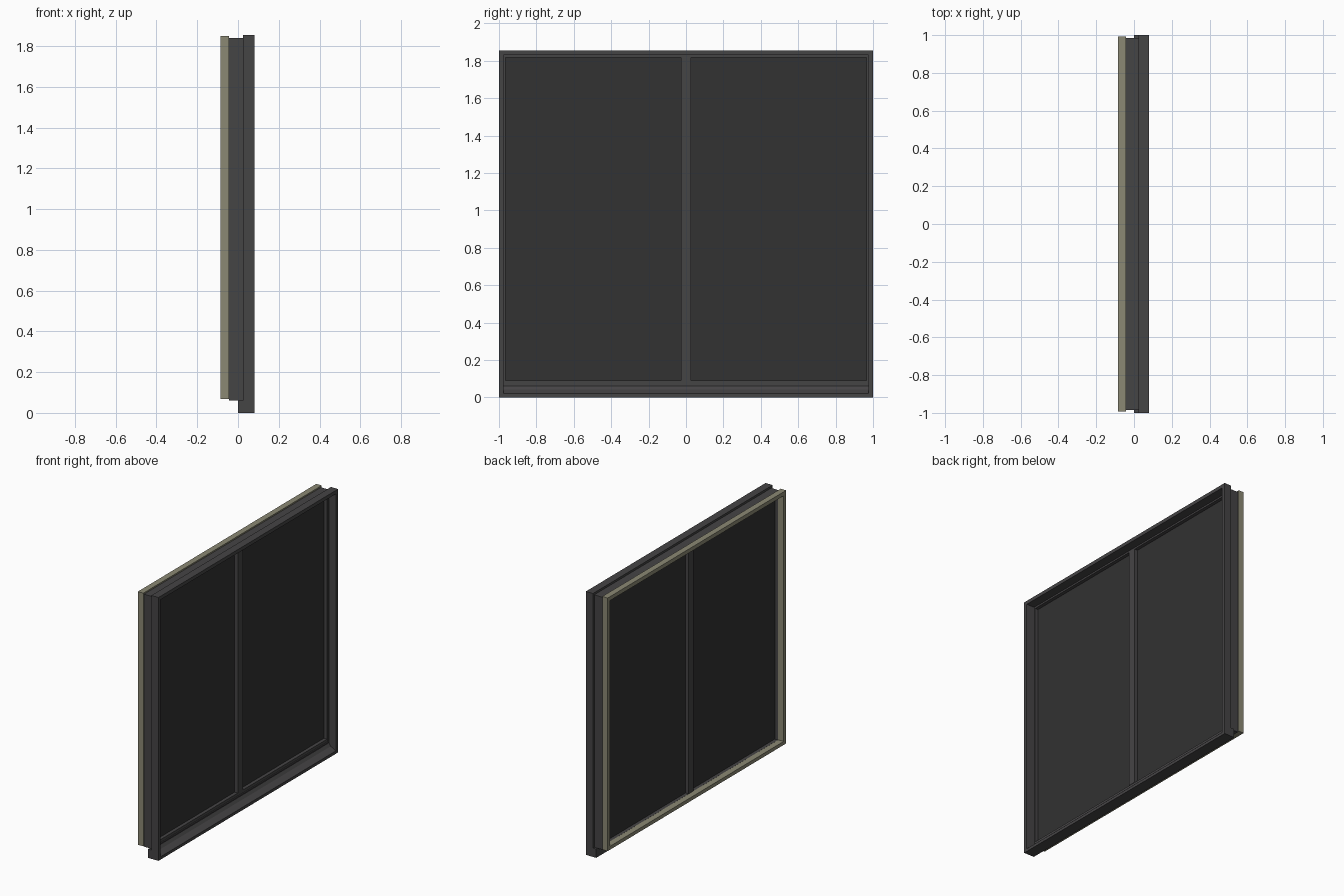
import bpy, bmesh

if "Cube" in bpy.data.objects:
    bpy.data.objects.remove(bpy.data.objects["Cube"])


def material(name, rgb):
    m = bpy.data.materials.new(name)
    m.diffuse_color = (*rgb, 1)
    m.use_nodes = True
    m.node_tree.nodes["Principled BSDF"].inputs["Base Color"].default_value = m.diffuse_color
    return m


DARK = material("dark_frame", (0.06, 0.058, 0.06))
GLASS = material("dark_glass", (0.032, 0.032, 0.032))
BEIGE = material("beige_trim", (0.26, 0.25, 0.175))


def finish(name, bm, mat):
    bmesh.ops.recalc_face_normals(bm, faces=bm.faces)
    me = bpy.data.meshes.new(name)
    bm.to_mesh(me)
    bm.free()
    me.materials.append(mat)
    ob = bpy.data.objects.new(name, me)
    bpy.context.collection.objects.link(ob)
    return ob


def prism(name, profile, y0, y1, mat):
    """Extrude an (x, z) profile along y."""
    bm = bmesh.new()
    f = bm.faces.new([bm.verts.new((x, y0, z)) for x, z in profile])
    ext = bmesh.ops.extrude_face_region(bm, geom=[f])["geom"]
    verts = [v for v in ext if isinstance(v, bmesh.types.BMVert)]
    bmesh.ops.translate(bm, verts=verts, vec=(0, y1 - y0, 0))
    return finish(name, bm, mat)


def box(name, x0, x1, y0, y1, z0, z1, mat):
    return prism(name, [(x0, z0), (x1, z0), (x1, z1), (x0, z1)], y0, y1, mat)


def ring(name, x0, x1, outer, inner, mat):
    """Mitred rectangular frame; outer and inner are (half width, z low, z high)."""
    bm = bmesh.new()
    loops = []
    for (w, lo, hi), x in ((outer, x0), (outer, x1), (inner, x1), (inner, x0)):
        loops.append([bm.verts.new((x, y, z)) for y, z in
                      ((-w, lo), (w, lo), (w, hi), (-w, hi))])
    for i in range(4):
        a, b = loops[i], loops[(i + 1) % 4]
        for j in range(4):
            k = (j + 1) % 4
            bm.faces.new((a[j], a[k], b[k], b[j]))
    return finish(name, bm, mat)


# Interior trim
ring("interior_trim", -0.085, -0.043, (0.993, 0.067, 1.85), (0.965, 0.092, 1.822), BEIGE)

# Main frame with a slightly smaller glazing bead
ring("main_frame", -0.043, 0.025, (0.985, 0.062, 1.84), (0.973, 0.07, 1.83), DARK)
ring("glazing_frame", -0.04, 0.018, (0.973, 0.07, 1.83), (0.965, 0.09, 1.818), DARK)

# Central mullion and the two panes
box("mullion", -0.04, 0.02, -0.028, 0.028, 0.09, 1.818, DARK)
for side, y0, y1 in (("left", -0.965, -0.028), ("right", 0.028, 0.965)):
    box("glass_" + side, -0.016, -0.006, y0, y1, 0.09, 1.818, GLASS)

# Exterior casing: jambs, head and sloping sill
for side, y0, y1 in (("left", -1, -0.975), ("right", 0.975, 1)):
    box("exterior_jamb_" + side, 0.025, 0.08, y0, y1, 0, 1.855, DARK)
box("exterior_head", 0.025, 0.08, -0.975, 0.975, 1.83, 1.855, DARK)
prism("exterior_sill", [(0.025, 0), (0.08, 0), (0.08, 0.02), (0.04, 0.042), (0.025, 0.062)],
      -0.975, 0.975, DARK)
box("sill_back", 0, 0.025, -1, 1, 0, 0.062, DARK)
